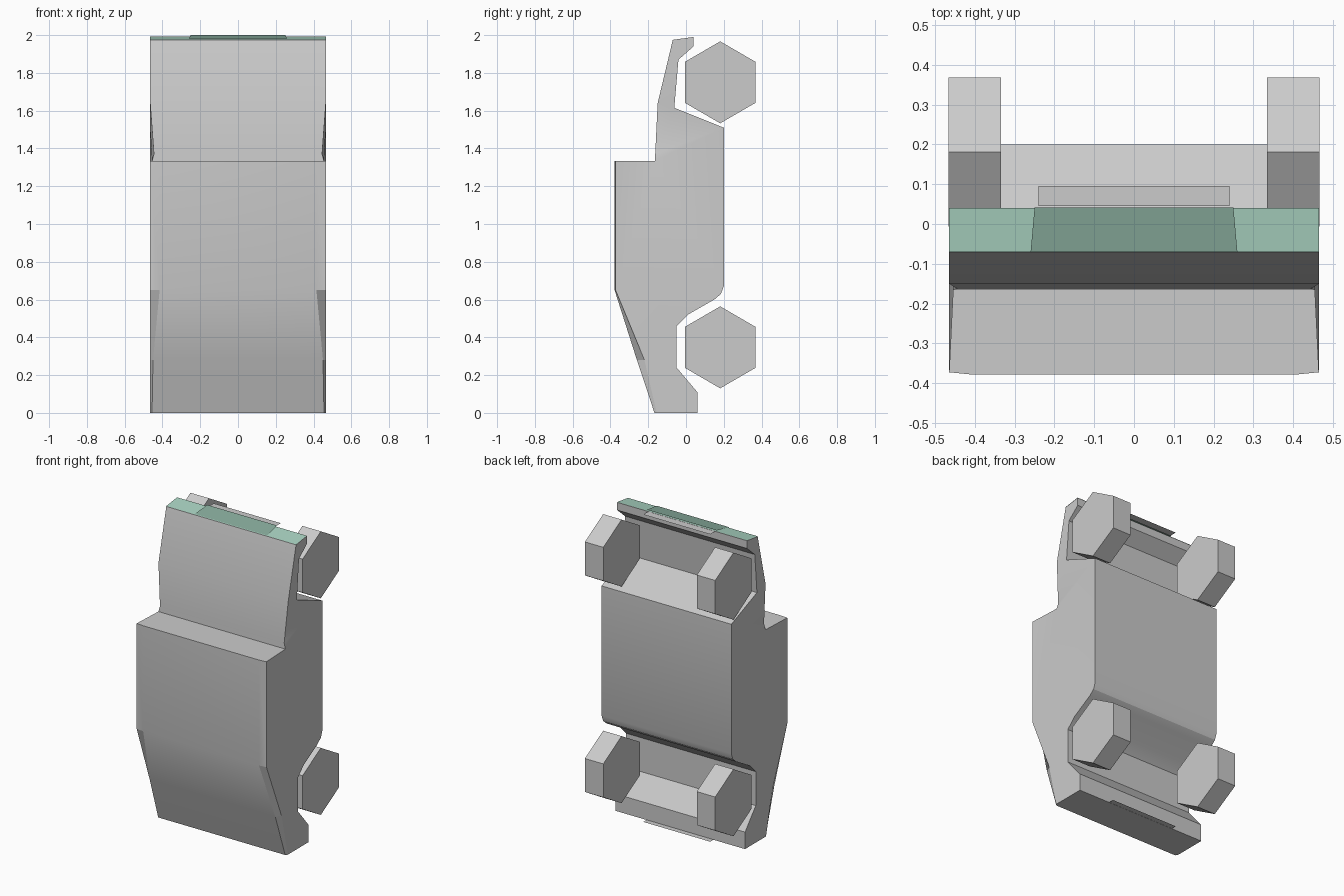
import bpy, bmesh, math

if "Cube" in bpy.data.objects:
    bpy.data.objects.remove(bpy.data.objects["Cube"])

W = 0.465  # half width of the car


def material(name, color):
    m = bpy.data.materials.new(name)
    m.diffuse_color = color
    m.use_nodes = True
    m.node_tree.nodes["Principled BSDF"].inputs["Base Color"].default_value = m.diffuse_color
    return m


def finish(name, bm, mat=None, solid=True):
    if solid:
        bmesh.ops.recalc_face_normals(bm, faces=bm.faces)
    me = bpy.data.meshes.new(name)
    bm.to_mesh(me)
    bm.free()
    ob = bpy.data.objects.new(name, me)
    bpy.context.collection.objects.link(ob)
    if mat:
        me.materials.append(mat)
    return ob


def panel(name, corners, mat=None):
    bm = bmesh.new()
    bm.faces.new([bm.verts.new(c) for c in corners])
    return finish(name, bm, mat, solid=False)


# Body: side profile (y, z), with optional (inner x, inner y, outer x) for the roof edge
profile = [
    (0.06, 0.0), (0.06, 0.11), (-0.05, 0.24), (-0.05, 0.46), (0.01, 0.52),
    (0.15, 0.60), (0.185, 0.63), (0.20, 0.67), (0.20, 1.51), (-0.062, 1.615),
    (-0.04, 1.87), (0.04, 1.94), (0.04, 1.99), (-0.07, 1.975),
    (-0.15, 1.64), (-0.163, 1.37, 0.41, -0.163, 0.445),
    (-0.165, 1.333, 0.41, -0.165, 0.455),
    (-0.373, 1.333, 0.415, -0.378, W), (-0.373, 0.65, 0.415, -0.378, W),
    (-0.22, 0.28, 0.45, -0.26, W), (-0.155, 0.0, 0.455, -0.167, W),
]
bm = bmesh.new()
rows = []
for p in profile:
    y, z = p[:2]
    xi, yi, xo = p[2:] if len(p) > 2 else (0.41, y, W)
    rows.append([bm.verts.new(c) for c in
                 ((-xo, y, z), (-xi, yi, z), (xi, yi, z), (xo, y, z))])
for a, b in zip(rows, rows[1:] + rows[:1]):
    for i in range(3):
        bm.faces.new((a[i], a[i + 1], b[i + 1], b[i]))
sides = [bm.faces.new([r[i] for r in rows]) for i in (0, 3)]
bmesh.ops.recalc_face_normals(bm, faces=bm.faces)
bmesh.ops.triangulate(bm, faces=sides)
body = finish("car_body", bm)
bpy.context.view_layer.objects.active = body
body.select_set(True)
bpy.ops.object.shade_smooth_by_angle(angle=math.radians(25))

# Coloured end panel with a darker raised centre
green = material("green", (0.40, 0.66, 0.54, 1))
dark_green = material("dark_green", (0.25, 0.42, 0.34, 1))
panel("end_panel", [(-W, -0.07, 1.977), (W, -0.07, 1.977),
                    (W, 0.04, 1.992), (-W, 0.04, 1.992)], green)
panel("end_panel_centre", [(-0.26, -0.07, 1.981), (0.26, -0.07, 1.981),
                           (0.25, 0.042, 2.0), (-0.25, 0.042, 2.0)], dark_green)

# Thin lips under both ends
for name, z, y0 in (("upper_lip", 1.992, 0.045), ("lower_lip", 0.001, 0.05)):
    panel(name, [(-0.24, y0, z), (0.24, y0, z), (0.24, 0.095, z), (-0.24, 0.095, z)])

# Four hexagonal wheels
for z, end in ((0.347, "lower"), (1.75, "upper")):
    for s, side in ((-1, "left"), (1, "right")):
        bm = bmesh.new()
        rings = [[bm.verts.new((s * x, 0.185 + 0.218 * math.sin(k * math.pi / 3) * 0.99 - 0.004,
                                z + 0.217 * math.cos(k * math.pi / 3))) for k in range(6)]
                 for x in (0.335, W + 0.002)]
        for k in range(6):
            n = (k + 1) % 6
            bm.faces.new((rings[0][k], rings[0][n], rings[1][n], rings[1][k]))
        for r in rings:
            bm.faces.new(r)
        finish(f"{end}_{side}_wheel", bm)
